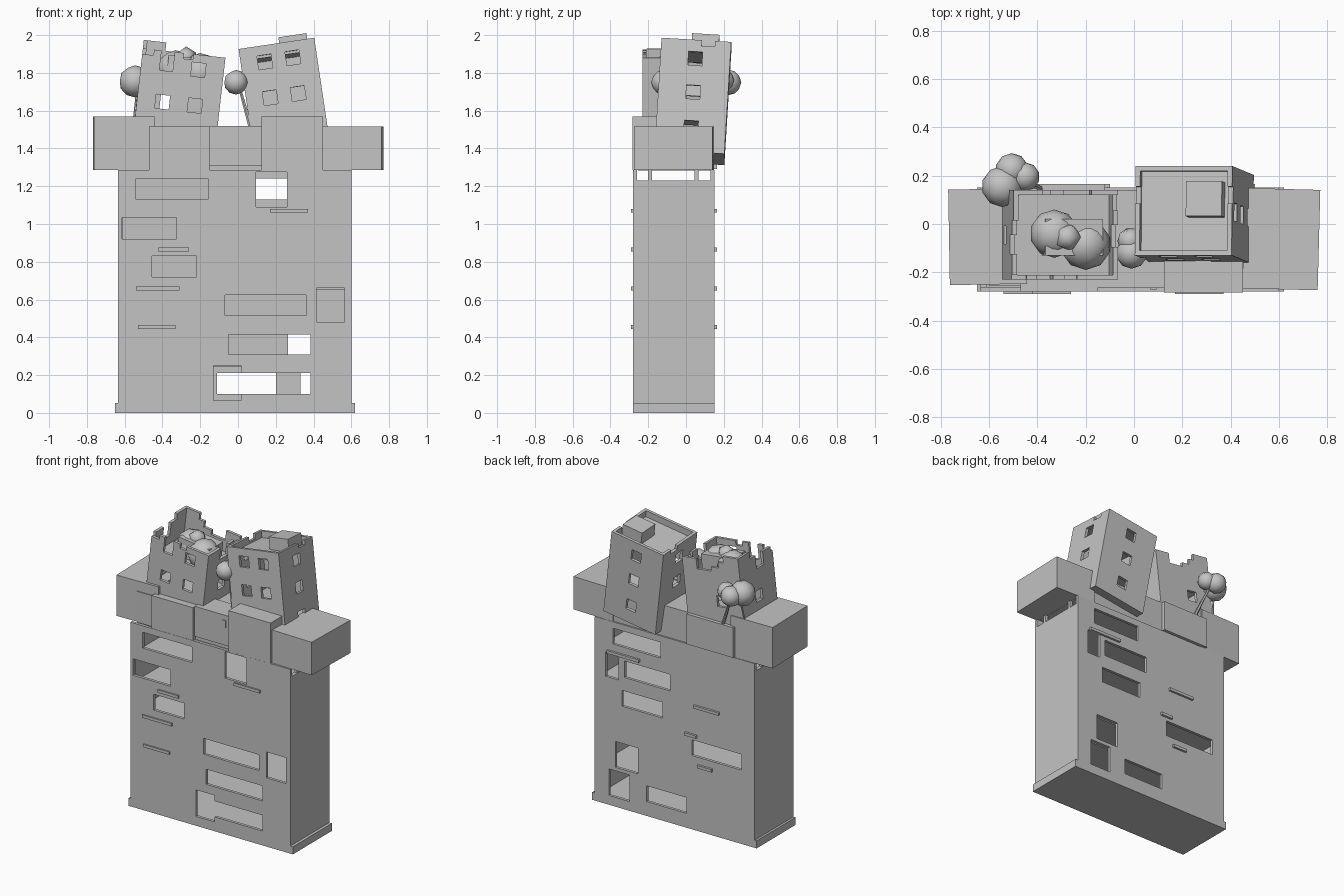
import bpy, bmesh, math
from mathutils import Matrix, Vector

if "Cube" in bpy.data.objects:
    bpy.data.objects.remove(bpy.data.objects["Cube"])

stone = bpy.data.materials.new("grey stone")
stone.diffuse_color = (0.55, 0.55, 0.55, 1)
stone.use_nodes = True
stone.node_tree.nodes["Principled BSDF"].inputs["Base Color"].default_value = stone.diffuse_color


def finish(bm, name, mat=None):
    bmesh.ops.recalc_face_normals(bm, faces=bm.faces)
    me = bpy.data.meshes.new(name)
    bm.to_mesh(me)
    bm.free()
    ob = bpy.data.objects.new(name, me)
    me.materials.append(stone)
    bpy.context.collection.objects.link(ob)
    if mat:
        ob.matrix_world = mat
    return ob


def box(name, x, y, z, mat=None, turn=0):
    """Box from (low, high) ranges, optionally turned about its own upright axis."""
    c = Vector([(r[0] + r[1]) / 2 for r in (x, y, z)])
    size = [r[1] - r[0] for r in (x, y, z)]
    bm = bmesh.new()
    bmesh.ops.create_cube(bm, size=1, matrix=Matrix.Translation(c)
                          @ Matrix.Rotation(math.radians(turn), 4, 'Z')
                          @ Matrix.Diagonal((*size, 1)))
    return finish(bm, name, mat)


def wall(name, x, z, holes, y, mat=None):
    """Upright panel in x/z with rectangular openings (x0, x1, z0, z1)."""
    xs = sorted({x[0], x[1]} | {min(max(v, x[0]), x[1]) for h in holes for v in h[:2]})
    zs = sorted({z[0], z[1]} | {min(max(v, z[0]), z[1]) for h in holes for v in h[2:]})
    bm = bmesh.new()
    grid = [[bm.verts.new((a, y[0], b)) for b in zs] for a in xs]
    for i in range(len(xs) - 1):
        for j in range(len(zs) - 1):
            cx, cz = (xs[i] + xs[i + 1]) / 2, (zs[j] + zs[j + 1]) / 2
            if not any(h[0] < cx < h[1] and h[2] < cz < h[3] for h in holes):
                bm.faces.new((grid[i][j], grid[i + 1][j], grid[i + 1][j + 1], grid[i][j + 1]))
    bmesh.ops.delete(bm, geom=[v for v in bm.verts if not v.link_faces], context='VERTS')
    ext = bmesh.ops.extrude_face_region(bm, geom=bm.faces[:], use_keep_orig=True)
    bmesh.ops.translate(bm, vec=(0, y[1] - y[0], 0),
                        verts=[g for g in ext["geom"] if isinstance(g, bmesh.types.BMVert)])
    return finish(bm, name, mat)


def ball(name, c, r, sub=2):
    bm = bmesh.new()
    bmesh.ops.create_icosphere(bm, subdivisions=sub, radius=r, matrix=Matrix.Translation(c))
    for f in bm.faces:
        f.smooth = True
    return finish(bm, name)


def rod(name, a, b, r):
    a, b = Vector(a), Vector(b)
    bm = bmesh.new()
    rot = (b - a).to_track_quat('Z', 'Y').to_matrix().to_4x4()
    bmesh.ops.create_cone(bm, cap_ends=True, segments=6, radius1=r, radius2=r * 0.6,
                          depth=(b - a).length, matrix=Matrix.Translation((a + b) / 2) @ rot)
    return finish(bm, name)


# main block: pierced front and back walls, plain side walls
wall("front_wall", (-0.635, 0.6), (0, 1.285), [
    (-0.54, -0.16, 1.13, 1.24), (-0.615, -0.325, 0.92, 1.035), (0.095, 0.26, 1.09, 1.275),
    (-0.455, -0.22, 0.72, 0.83), (-0.07, 0.36, 0.515, 0.625), (0.415, 0.565, 0.48, 0.66),
    (-0.05, 0.385, 0.31, 0.415), (-0.13, 0.015, 0.065, 0.25), (-0.095, 0.385, 0.10, 0.21)],
    (-0.28, -0.26))
wall("back_wall", (-0.635, 0.6), (0, 1.285), [
    (0.09, 0.46, 1.13, 1.24), (0.415, 0.515, 0.89, 1.06), (0.02, 0.37, 0.92, 1.035),
    (0.075, 0.39, 0.715, 0.825), (-0.535, -0.15, 0.515, 0.625), (0.265, 0.44, 0.275, 0.455),
    (0.33, 0.49, 0.065, 0.25), (-0.11, 0.2, 0.10, 0.21)], (0.13, 0.15))
for side, x in (("left", (-0.635, -0.61)), ("right", (0.575, 0.6))):
    box(side + "_wall", x, (-0.26, 0.13), (0, 1.23))
for side, x in (("left", (-0.65, -0.635)), ("right", (0.6, 0.62))):
    box(side + "_plinth", x, (-0.28, 0.15), (0, 0.053))
    for y in (-0.19, 0.055):
        cx = -0.62 if side == "left" else 0.585
        box(side + "_post", (cx - 0.01, cx + 0.01), (y - 0.01, y + 0.01), (1.22, 1.285))

# storey floors, and their ends showing through as ledges
box("ground_floor", (-0.61, 0.575), (-0.26, 0.13), (0, 0.05))
for z in (0.25, 0.455, 0.66, 0.865, 1.07):
    box("floor", (-0.61, 0.575), (-0.26, 0.13), (z - 0.008, z + 0.008))
for x0, x1, z in ((0.17, 0.37, 1.07), (-0.42, -0.26, 0.865), (-0.54, -0.31, 0.658), (-0.53, -0.33, 0.455)):
    box("front_ledge", (x0, x1), (-0.29, -0.265), (z - 0.01, z + 0.01))
for x0, x1, z in ((0.25, 0.5, 1.07), (-0.365, -0.17, 0.865), (-0.19, -0.1, 0.658), (-0.31, -0.2, 0.455)):
    box("back_ledge", (x0, x1), (0.14, 0.165), (z - 0.01, z + 0.01))

# upper deck and overhanging blocks
box("deck", (-0.6, 0.58), (-0.255, 0.14), (1.284, 1.5))
box("left_block", (-0.765, -0.445), (-0.25, 0.145), (1.285, 1.57), turn=1)
box("right_block", (0.455, 0.765), (-0.27, 0.145), (1.285, 1.515), turn=-1.5)
box("front_left_panel", (-0.47, -0.15), (-0.28, -0.1), (1.286, 1.515))
box("front_middle_panel", (-0.15, 0.125), (-0.265, -0.1), (1.31, 1.52))
box("front_right_block", (0.125, 0.45), (-0.283, -0.1), (1.287, 1.57))
box("back_panel", (-0.48, -0.12), (0.1, 0.165), (1.29, 1.5))
box("small_hatch", (0.068, 0.094), (-0.27, -0.262), (1.435, 1.485))


# leaning towers: four pierced walls around the middle of the top
def tower(name, top, lean_x, lean_y, w, d, h, holes, roof):
    m = (Matrix.Translation(top) @ Matrix.Rotation(math.radians(lean_y), 4, 'Y')
         @ Matrix.Rotation(math.radians(lean_x), 4, 'X'))
    t = 0.02
    sides = (("front", 0, w, d), ("right", 90, d - 2 * t, w), ("back", 180, w, d), ("left", 270, d - 2 * t, w))
    for side, angle, width, depth in sides:
        wall(f"{name}_{side}_wall", (-width / 2, width / 2), (-h, 0), holes[side],
             (-depth / 2, -depth / 2 + t), m @ Matrix.Rotation(math.radians(angle), 4, 'Z'))
    box(name + "_roof", (-w / 2 + t, w / 2 - t), (-d / 2 + t, d / 2 - t), (roof - 0.02, roof), m)
    for z in (-0.38, -h + 0.02):
        box(name + "_floor", (-w / 2 + t, w / 2 - t), (-d / 2 + t, d / 2 - t), (z - 0.02, z), m)
    return m


def window(u, v, s=0.037):
    return (u - s, u + s, v - s, v + s)


column = [window(0, v) for v in (-0.1, -0.28, -0.47)]
pairs = [window(u, v) for u in (-0.075, 0.075) for v in (-0.088, -0.28)]
m = tower("right_tower", (0.205, 0.055, 1.945), -3.5, -8.5, 0.405, 0.37, 0.6, {
    "front": pairs, "right": column + [(0.03, 0.1, -0.03, 0)],
    "back": column, "left": column + [(-0.1, -0.03, -0.03, 0)]}, -0.045)
box("right_tower_chimney", (0.015, 0.165), (-0.025, 0.12), (-0.05, 0.04), m)

low = [window(-0.085, -0.27), window(0.088, -0.27)]
m = tower("left_tower", (-0.285, -0.045, 1.905), 0, 6.5, 0.44, 0.37, 0.5, {
    "front": low + [window(0.085, -0.08), (-0.12, -0.05, -0.105, 0), (-0.22, -0.16, -0.03, 0),
                    (0.0, 0.05, -0.03, 0)],
    "right": [window(0, -0.27), (-0.05, 0.04, -0.08, 0), (0.1, 0.17, -0.03, 0)],
    "back": [window(0.06, -0.27), (-0.11, 0.0, -0.07, 0), (0.0, 0.06, -0.04, 0)],
    "left": [window(0, -0.27), (0.0, 0.08, -0.09, 0)]}, -0.15)
# raised corner left standing on the broken tower
box("tower_corner_back", (-0.22, -0.1), (0.165, 0.185), (-0.02, 0.045), m)
box("tower_corner_side", (-0.22, -0.2), (0.06, 0.165), (-0.02, 0.045), m)
box("tower_hatch", (-0.08, 0.16), (-0.085, 0.065), (-0.16, -0.02), m)

# bushes growing inside the broken tower
ball("roof_bush_left", (-0.33, -0.04, 1.82), 0.1)
ball("roof_bush_right", (-0.2, -0.085, 1.8), 0.105)
ball("roof_bush_top", (-0.275, -0.055, 1.88), 0.06, 1)

# tree behind the left tower
ball("back_tree_large", (-0.545, 0.155, 1.755), 0.085)
ball("back_tree_middle", (-0.505, 0.225, 1.75), 0.068)
ball("back_tree_small", (-0.45, 0.195, 1.76), 0.06)
rod("back_tree_trunk", (-0.37, 0.14, 1.45), (-0.49, 0.19, 1.75), 0.012)
rod("back_tree_branch", (-0.56, 0.12, 1.45), (-0.53, 0.17, 1.75), 0.008)

# tree between the towers
ball("middle_tree_front", (-0.01, -0.12, 1.75), 0.065)
ball("middle_tree_back", (-0.015, -0.07, 1.75), 0.06, 1)
rod("middle_tree_trunk", (0.07, -0.15, 1.5), (0.0, -0.1, 1.75), 0.012)
